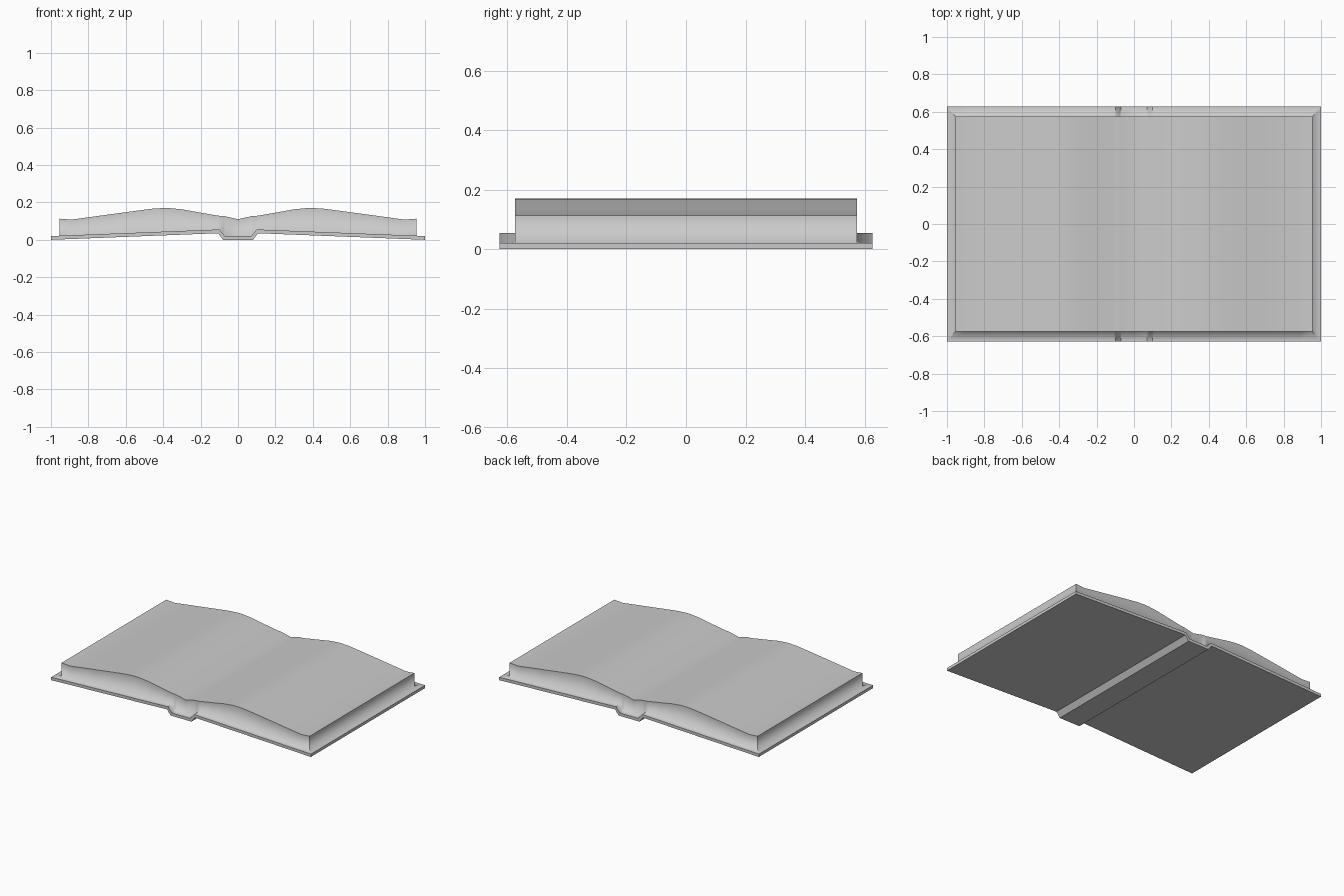
import bpy, bmesh, math

if "Cube" in bpy.data.objects:
    bpy.data.objects.remove(bpy.data.objects["Cube"])

COVER_Y, PAGE_Y = 0.627, 0.575
COVER_X, PAGE_X = 1.0, 0.955

# half profiles (x, z), mirrored about the gutter
BOTTOM = [(0, 0), (0.08, 0), (0.107, 0.035), (1, 0)]
COVER = [(0, 0.02), (0.07, 0.02), (0.1, 0.055), (0.107, 0.055), (1, 0.02)]
PAGES = [(0, 0.11), (0.07, 0.126), (0.107, 0.129), (0.2, 0.145), (0.3, 0.163),
         (0.36, 0.169), (0.4, 0.17), (0.46, 0.166), (0.53, 0.157),
         (0.7, 0.134), (0.89, 0.108), (0.955, 0.113)]


def height(profile, x):
    x = abs(x)
    for (x0, z0), (x1, z1) in zip(profile, profile[1:]):
        if x <= x1:
            return z0 + (z1 - z0) * (x - x0) / (x1 - x0)
    return profile[-1][1]


half = sorted({p[0] for prof in (BOTTOM, COVER, PAGES) for p in prof if p[0] < 1})
stations = [-x for x in reversed(half[1:])] + half

# one cross-section ring per station: cover, rim and page block
bm = bmesh.new()
rings = []
for x in stations:
    xo = math.copysign(COVER_X, x) if abs(x) == PAGE_X else x
    b, c = height(BOTTOM, xo), height(COVER, xo)
    r, p = height(COVER, x), height(PAGES, x)
    side = [(xo, COVER_Y, b), (xo, COVER_Y, c), (x, PAGE_Y, r), (x, PAGE_Y, p)]
    pts = [(a, -y, z) for a, y, z in side] + side[::-1]
    rings.append([bm.verts.new(q) for q in pts])

for r0, r1 in zip(rings, rings[1:]):
    for i in range(8):
        j = (i + 1) % 8
        bm.faces.new((r0[i], r1[i], r1[j], r0[j]))

# board edge, mitred rim and fore-edge at both ends
for ring in (rings[0], rings[-1]):
    for i in range(3):
        bm.faces.new((ring[i], ring[i + 1], ring[6 - i], ring[7 - i]))
bmesh.ops.recalc_face_normals(bm, faces=bm.faces[:])

# smooth shading; the rim blends into the page block, mitres stay crisp
for f in bm.faces:
    f.smooth = True
for e in bm.edges:
    e.smooth = e.calc_face_angle(0) < math.radians(30)
for ring in rings:
    for other in rings:
        for i in (2, 5):
            e = bm.edges.get((ring[i], other[i])) if ring is not other else None
            if e:
                e.smooth = True
for ring in (rings[0], rings[-1]):
    bm.edges.get((ring[2], ring[5])).smooth = True
    for i in (1, 5):
        bm.edges.get((ring[i], ring[i + 1])).smooth = False

mesh = bpy.data.meshes.new("open_book")
bm.to_mesh(mesh)
bm.free()
book = bpy.data.objects.new("open_book", mesh)
bpy.context.collection.objects.link(book)
